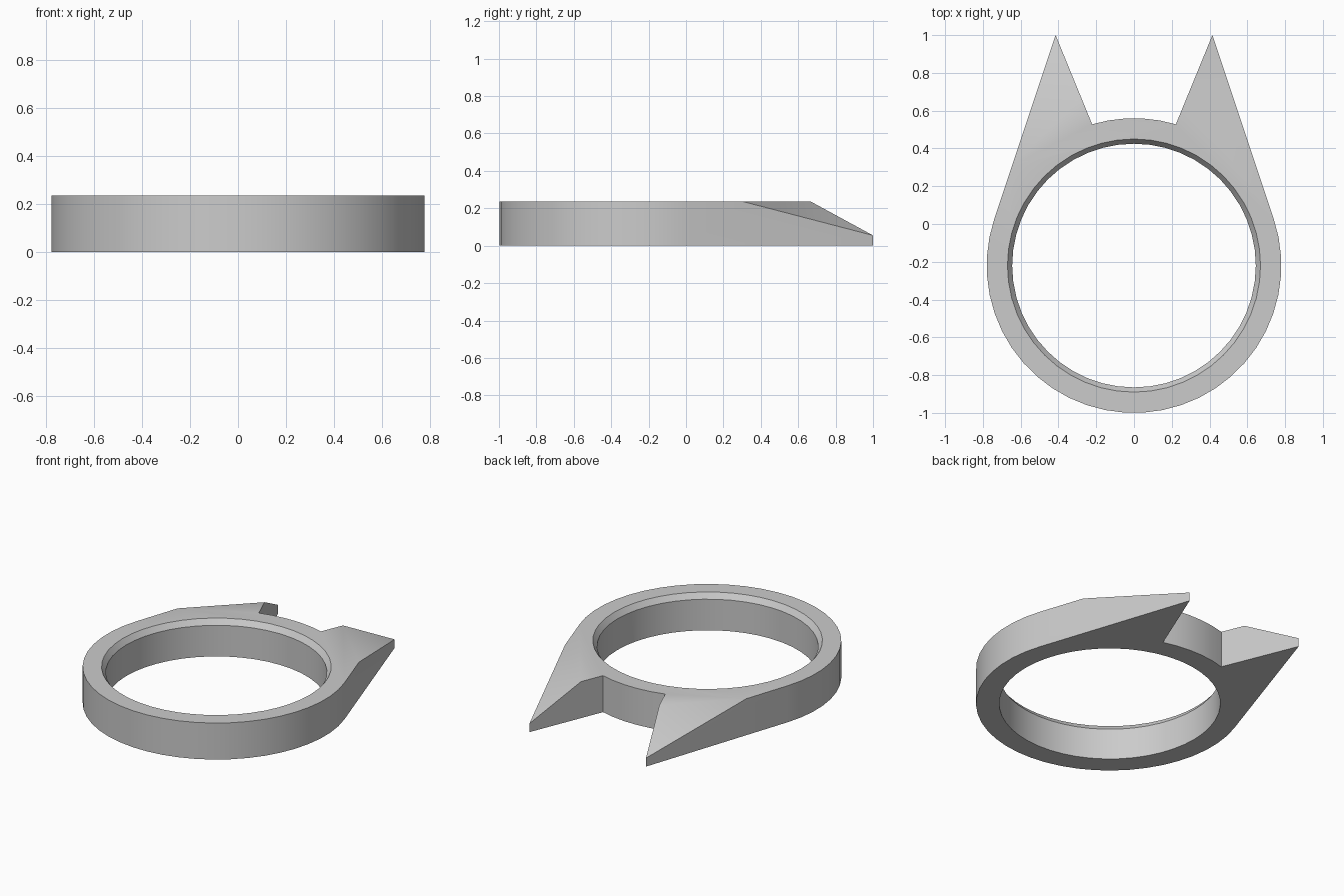
import bpy, bmesh
from math import sin, cos, radians, pi
from mathutils import Vector

if "Cube" in bpy.data.objects:
    bpy.data.objects.remove(bpy.data.objects["Cube"], do_unlink=True)

HEIGHT, OUTER, BORE, RIM, CHAMFER = 0.235, 0.78, 0.645, 0.67, 0.035
CENTRE = Vector((0, -0.22, 0))
TIP = Vector((0.415, 1, 0))

grey = bpy.data.materials.new("plain grey")
grey.use_nodes = True
grey.diffuse_color = (0.6, 0.6, 0.6, 1)
grey.node_tree.nodes["Principled BSDF"].inputs["Base Color"].default_value = (0.6, 0.6, 0.6, 1)


def arc(start, end, count):
    """Points on the outer circle, angles in degrees."""
    angles = [radians(start + (end - start) * i / count) for i in range(count + 1)]
    return [CENTRE + Vector((cos(a), sin(a), 0)) * OUTER for a in angles]


def make_object(name, bm):
    bmesh.ops.recalc_face_normals(bm, faces=bm.faces[:])
    mesh = bpy.data.meshes.new(name)
    bm.to_mesh(mesh)
    bm.free()
    mesh.materials.append(grey)
    obj = bpy.data.objects.new(name, mesh)
    bpy.context.collection.objects.link(obj)
    return obj


# Band outline: back arc between the ears, then front arc, with tangent ear sides
mirrored_tip = Vector((-TIP.x, TIP.y, 0))
outline = arc(73.5, 106.5, 5) + [mirrored_tip] + arc(161.6, 378.4, 29) + [TIP]
bm = bmesh.new()
base = bm.faces.new([bm.verts.new(p) for p in outline])
top = bmesh.ops.extrude_face_region(bm, geom=[base])["geom"]
bmesh.ops.translate(bm, vec=(0, 0, HEIGHT),
                    verts=[g for g in top if isinstance(g, bmesh.types.BMVert)])
bmesh.ops.recalc_face_normals(bm, faces=bm.faces[:])

# Slope the top of each ear down to its tip
for side in (1, -1):
    a = Vector((side * 0.644, 0.31, HEIGHT))
    b = Vector((side * 0.278, 0.67, HEIGHT))
    c = Vector((side * TIP.x, TIP.y, 0.055))
    normal = (b - a).cross(c - a).normalized()
    if normal.z < 0:
        normal.negate()
    cut = bmesh.ops.bisect_plane(bm, geom=bm.verts[:] + bm.edges[:] + bm.faces[:],
                                 plane_co=a, plane_no=normal, clear_outer=True)
    rim = [g for g in cut["geom_cut"] if isinstance(g, bmesh.types.BMEdge)]
    bmesh.ops.holes_fill(bm, edges=rim, sides=0)
ring = make_object("eared_ring", bm)

# Bore with a chamfered upper rim, lathed as stacked circles
SIDES = 48
lift = 0.1
profile = [(BORE, -lift), (BORE, HEIGHT - CHAMFER), (RIM, HEIGHT),
           (RIM + lift * (RIM - BORE) / CHAMFER, HEIGHT + lift)]
bm = bmesh.new()
loops = [[bm.verts.new(CENTRE + Vector((r * cos(2 * pi * i / SIDES), r * sin(2 * pi * i / SIDES), z)))
          for i in range(SIDES)] for r, z in profile]
for low, high in zip(loops, loops[1:]):
    for i in range(SIDES):
        j = (i + 1) % SIDES
        bm.faces.new((low[i], low[j], high[j], high[i]))
bm.faces.new(loops[0])
bm.faces.new(loops[-1])
cutter = make_object("bore_cutter", bm)
cutter.hide_render = True

hole = ring.modifiers.new("bore", "BOOLEAN")
hole.operation = "DIFFERENCE"
hole.solver = "EXACT"
hole.object = cutter

# Bake the bore and smooth the curved walls
bpy.ops.object.select_all(action="DESELECT")
ring.select_set(True)
bpy.context.view_layer.objects.active = ring
bpy.ops.object.modifier_apply(modifier=hole.name)
bpy.data.objects.remove(cutter, do_unlink=True)
bpy.ops.object.shade_smooth_by_angle(angle=radians(30))
